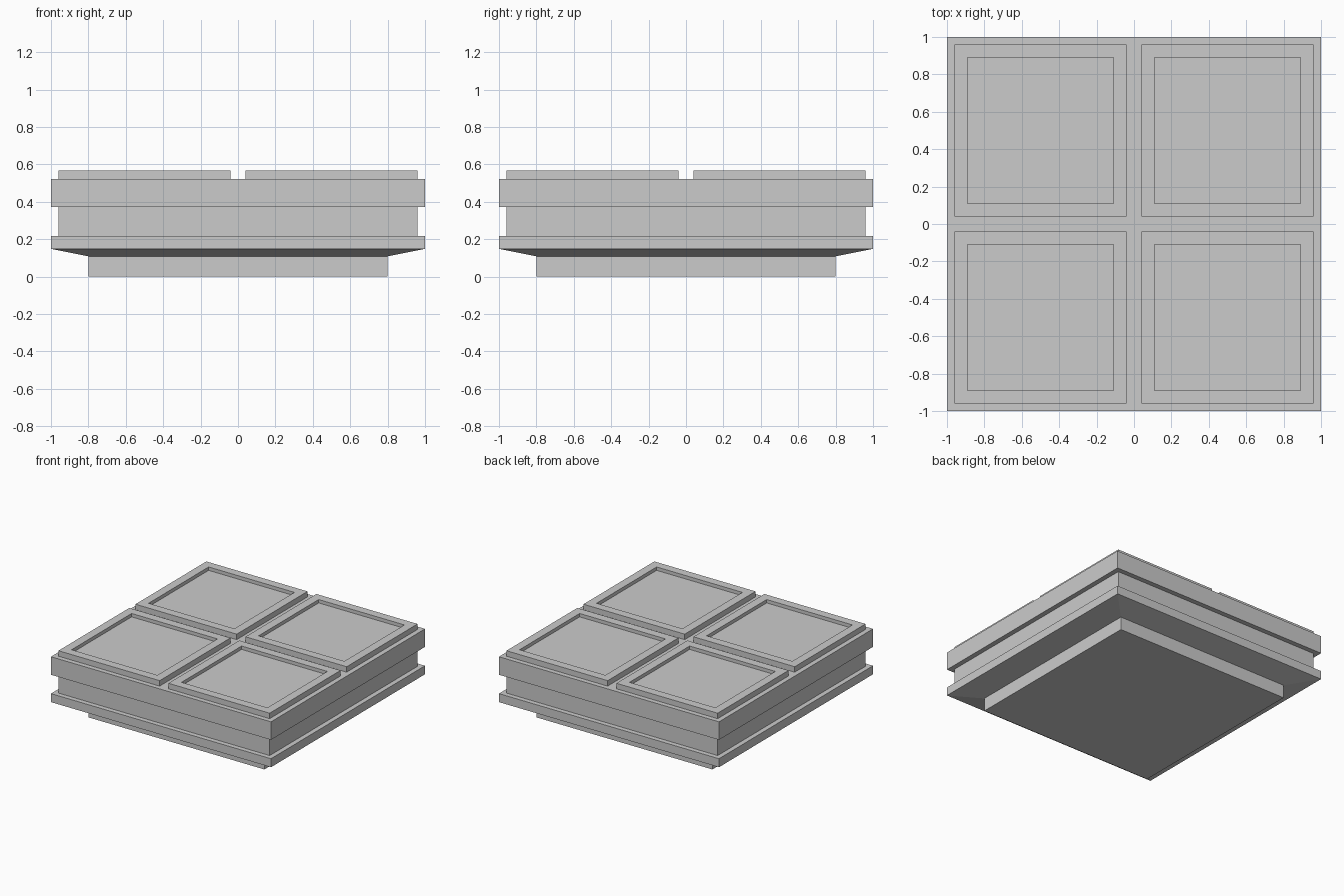
import bpy, bmesh

if "Cube" in bpy.data.objects:
    bpy.data.objects.remove(bpy.data.objects["Cube"])


def square_stack(name, profile, centre=(0, 0)):
    """Solid with a square plan from (half width, z) steps, capped at both ends."""
    bm = bmesh.new()
    cx, cy = centre
    rings = [[bm.verts.new((cx + sx * h, cy + sy * h, z))
              for sx, sy in ((-1, -1), (1, -1), (1, 1), (-1, 1))]
             for h, z in profile]
    for a, b in zip(rings, rings[1:]):
        for i in range(4):
            j = (i + 1) % 4
            bm.faces.new((a[i], a[j], b[j], b[i]))
    bm.faces.new(rings[0][::-1])
    bm.faces.new(rings[-1])
    bmesh.ops.recalc_face_normals(bm, faces=bm.faces)
    mesh = bpy.data.meshes.new(name)
    bm.to_mesh(mesh)
    bm.free()
    obj = bpy.data.objects.new(name, mesh)
    bpy.context.collection.objects.link(obj)
    return obj


# Body: foot, flared lower rim, recessed waist and upper slab
square_stack("slab_body", [
    (0.80, 0.0), (0.80, 0.108), (1.0, 0.148), (1.0, 0.218),
    (0.96, 0.218), (0.96, 0.373), (1.0, 0.373), (1.0, 0.521)])

# Four raised top tiles, each with a sunken panel
for row, y in (("front", -0.5), ("back", 0.5)):
    for side, x in (("left", -0.5), ("right", 0.5)):
        square_stack(f"top_tile_{row}_{side}", [
            (0.46, 0.521), (0.46, 0.566), (0.39, 0.566), (0.39, 0.538)], (x, y))
